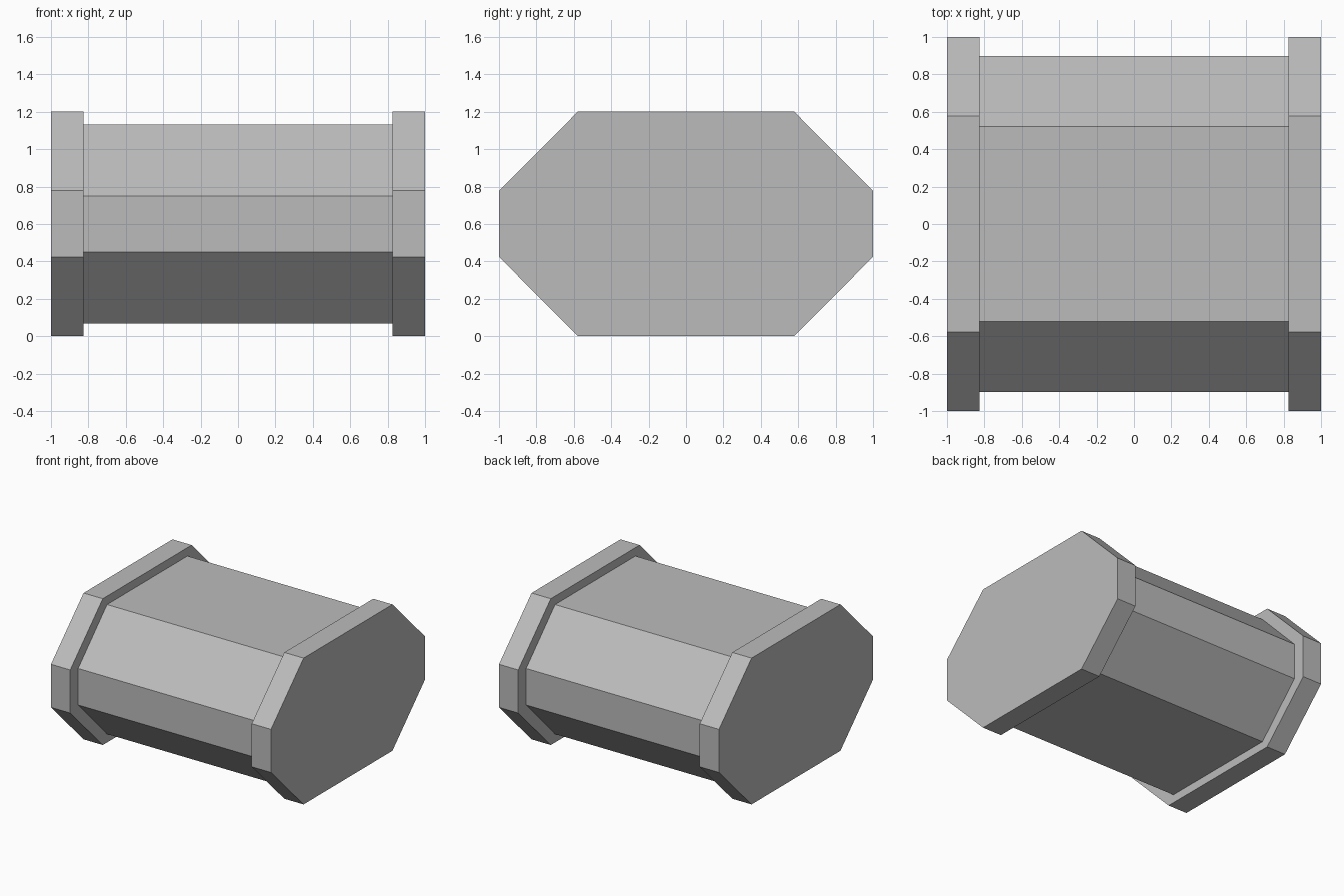
import bpy
import bmesh

cube = bpy.data.objects.get("Cube")
if cube:
    bpy.data.objects.remove(cube, do_unlink=True)

grey = bpy.data.materials.new("mid grey")
grey.use_nodes = True
colour = (0.5, 0.5, 0.5, 1)
grey.diffuse_color = colour
grey.node_tree.nodes["Principled BSDF"].inputs["Base Color"].default_value = colour

CENTRE_Z = 0.601


def octagon_prism(name, x0, x1, half_y, half_z, flat_y, flat_z):
    """Chamfered rectangle in the YZ plane, extruded along X."""
    quarter = [(half_y, flat_z), (flat_y, half_z)]
    ring = quarter + [(-y, z) for y, z in reversed(quarter)]
    ring += [(-y, -z) for y, z in ring]
    bm = bmesh.new()
    face = bm.faces.new([bm.verts.new((x0, y, CENTRE_Z + z)) for y, z in ring])
    grown = bmesh.ops.extrude_face_region(bm, geom=[face], use_keep_orig=True)
    verts = [v for v in grown["geom"] if isinstance(v, bmesh.types.BMVert)]
    bmesh.ops.translate(bm, verts=verts, vec=(x1 - x0, 0, 0))
    bmesh.ops.recalc_face_normals(bm, faces=bm.faces)
    mesh = bpy.data.meshes.new(name)
    bm.to_mesh(mesh)
    bm.free()
    mesh.materials.append(grey)
    obj = bpy.data.objects.new(name, mesh)
    bpy.context.collection.objects.link(obj)
    return obj


# Central barrel
octagon_prism("barrel", -0.825, 0.825, 0.897, 0.532, 0.522, 0.15)

# Wider end caps
for side, s in (("left", 1), ("right", -1)):
    octagon_prism(side + "_end_cap", s * 0.825, s, 1.0, 0.601, 0.577, 0.177)
